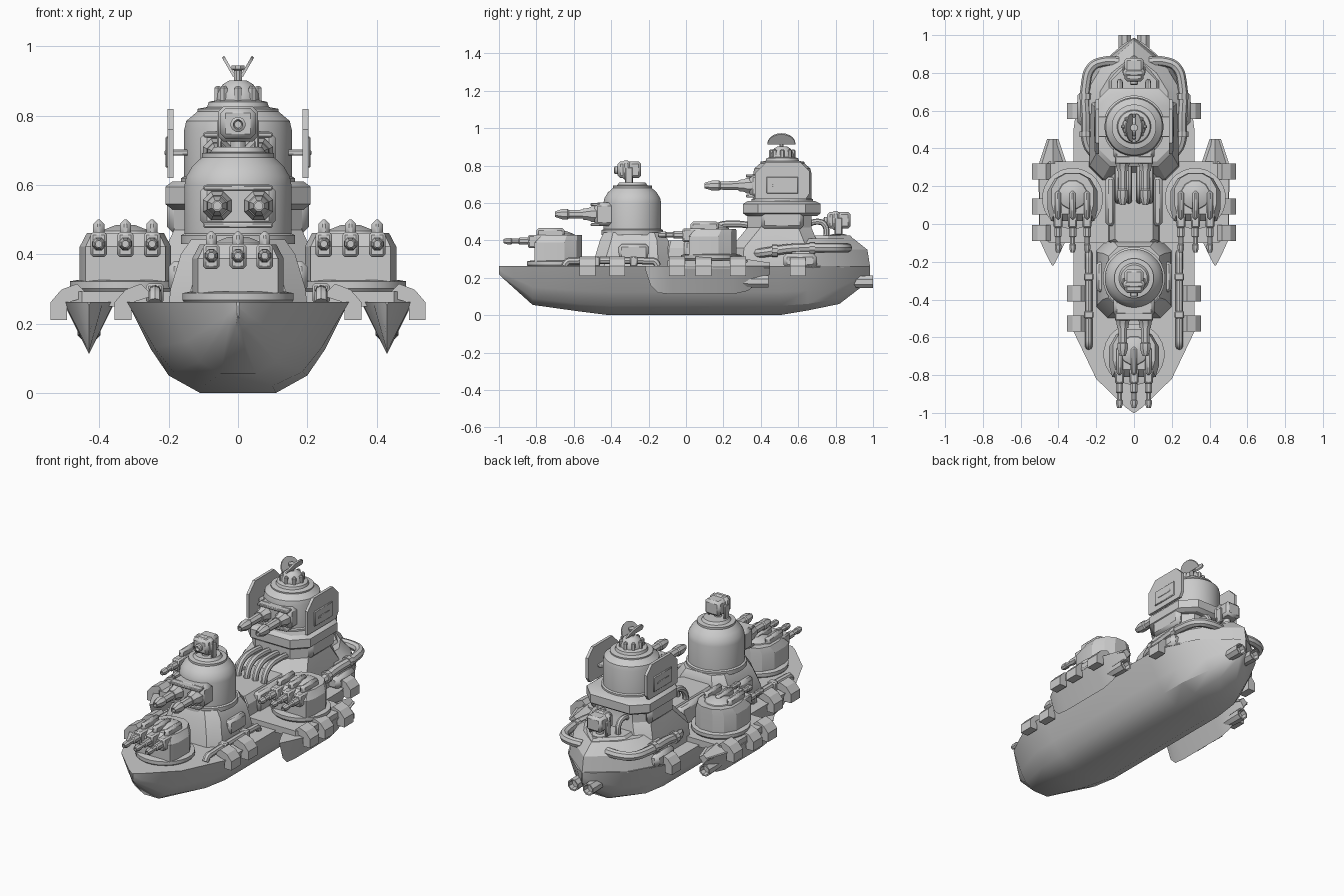
import bpy, bmesh
from math import sin, cos, pi, radians

if "Cube" in bpy.data.objects:
    bpy.data.objects.remove(bpy.data.objects["Cube"])


def finish(name, bm, mirror=False, bevel=0, angle=30):
    bmesh.ops.recalc_face_normals(bm, faces=bm.faces)
    me = bpy.data.meshes.new(name)
    bm.to_mesh(me)
    bm.free()
    me.shade_smooth()
    me.set_sharp_from_angle(angle=radians(angle))
    ob = bpy.data.objects.new(name, me)
    bpy.context.collection.objects.link(ob)
    if bevel:
        m = ob.modifiers.new("bevel", 'BEVEL')
        m.width, m.segments = bevel, 1
    if mirror:
        ob.modifiers.new("mirror", 'MIRROR').use_mirror_merge = False
    return ob


def loft(name, rings, **kw):
    bm = bmesh.new()
    vs = [[bm.verts.new(p) for p in r] for r in rings]
    n = len(vs[0])
    for a, b in zip(vs, vs[1:]):
        for i in range(n):
            j = (i + 1) % n
            bm.faces.new((a[i], a[j], b[j], b[i]))
    bm.faces.new(vs[0])
    bm.faces.new(vs[-1])
    return finish(name, bm, **kw)


def lathe(name, prof, c, seg=24, axis='z', **kw):
    """Profile of (radius, distance) along +z or along y."""
    rings = []
    for r, t in prof:
        pts = []
        for k in range(seg):
            a = 2 * pi * (k + .5) / seg
            u, v = r * cos(a), r * sin(a)
            pts.append((c[0] + u, c[1] + v, c[2] + t) if axis == 'z' else (c[0] + u, c[1] + t, c[2] + v))
        rings.append(pts)
    return loft(name, rings, **kw)


def octa(hx, y0, y1, c, z, x=0):
    return [(x + a, b, z) for a, b in ((-hx + c, y0), (hx - c, y0), (hx, y0 + c), (hx, y1 - c),
                                       (hx - c, y1), (-hx + c, y1), (-hx, y1 - c), (-hx, y0 + c))]


def box(name, x0, x1, y0, y1, z0, z1, bevel=.008, **kw):
    q = [(x0, y0), (x1, y0), (x1, y1), (x0, y1)]
    return loft(name, [[(x, y, z) for x, y in q] for z in (z0, z1)], bevel=bevel, **kw)


def pipe(name, pts, r, mirror=False):
    cu = bpy.data.curves.new(name, 'CURVE')
    cu.dimensions, cu.bevel_depth, cu.bevel_resolution = '3D', r, 2
    cu.use_fill_caps, cu.resolution_u = True, 5
    sp = cu.splines.new('BEZIER')
    sp.bezier_points.add(len(pts) - 1)
    for b, p in zip(sp.bezier_points, pts):
        b.co = p
        b.handle_left_type = b.handle_right_type = 'AUTO'
    tmp = bpy.data.objects.new(name + "_path", cu)
    bpy.context.collection.objects.link(tmp)
    dg = bpy.context.evaluated_depsgraph_get()
    bm = bmesh.new()
    me = bpy.data.meshes.new_from_object(tmp.evaluated_get(dg))
    bm.from_mesh(me)
    bpy.data.objects.remove(tmp)
    return finish(name, bm, mirror=mirror, angle=40)


# Main hull: y, deck half width, bilge half width and height, keel half width and height
hull = [(-1, .004, .003, .24, .002, .22), (-.97, .045, .025, .2, .008, .19), (-.82, .2, .11, .09, .05, .055),
        (-.57, .32, .185, .06, .1, .02), (-.41, .32, .2, .05, .11, 0), (.5, .32, .2, .05, .11, 0),
        (.65, .3, .19, .06, .1, .025), (.82, .21, .13, .09, .06, .06), (.95, .06, .035, .18, .015, .16),
        (.985, .004, .003, .22, .002, .2)]
loft("hull", [[(-w, y, .262), (-m - (w - m) * .42, y, zm + (.262 - zm) * .35), (-m, y, zm), (-k, y, zk),
               (k, y, zk), (m, y, zm), (m + (w - m) * .42, y, zm + (.262 - zm) * .35), (w, y, .262)]
              for y, w, m, zm, k, zk in hull])

# Raised stern deck, pointed at the back
stern = lambda w, y0, y1, y2, z: [(-w, y0, z), (w, y0, z), (w, y0 + .1, z), (w * .66, y1, z), (0, y2, z),
                                  (-w * .66, y1, z), (-w, y0 + .1, z)]
loft("stern_deck", [stern(.3, .55, .83, .985, .255), stern(.27, .57, .82, .97, .35), stern(.18, .6, .8, .895, .41)])
loft("stern_platform", [stern(.14, .66, .82, .9, .4), stern(.12, .66, .8, .88, .425)])

# Side floats and the cross deck carrying the side turrets
loft("side_float", [[(.43 - w, y, .262), (.43, y, z), (.43 + w, y, .262)] for y, w, z in
                    ((-.22, .004, .25), (-.19, .02, .16), (-.15, .04, .12), (-.08, .072, .112),
                     (.25, .075, .112), (.33, .07, .13), (.45, .03, .22))], mirror=True)
loft("float_tail_ridge", [[(.37, .32, .26), (.49, .32, .26), (.43, .32, .3)],
                          [(.4, .45, .25), (.46, .45, .25), (.43, .45, .28)]], mirror=True)
loft("cross_deck", [octa(.5, -.1, .33, .05, z) for z in (.25, .292)])

# Fenders hung over hull and float edges
for i, (x, y) in enumerate([(.32, -.57), (.32, -.41), (.32, .555), (.505, -.09), (.505, .05), (.505, .235)]):
    prof = [(-.075, .28), (-.04, .315), (.005, .298), (.036, .262), (.036, .21), (-.012, .21), (-.012, .26)]
    loft(f"fender_{i}", [[(x + u, yy, z) for u, z in prof] for yy in (y, y + .085)], mirror=True, angle=15)

# Exhaust nozzles
for nm, x, y, z in (("stern_nozzle", .05, .9, .178), ("float_nozzle", .43, .34, .18)):
    lathe(nm, [(.022, -.06), (.033, 0), (.036, .07), (.036, .1), (.028, .1), (.024, .07)], (x, y, z), 8, 'y', mirror=True)


# Triple gun turret
def turret(name, x, y, z, mirror=False):
    lathe(name + "_ring", [(.15, -.035), (.162, -.02), (.162, 0), (.14, .004)], (x, y, z), 24, mirror=mirror)
    half = [(.115, -.12), (.132, -.06), (.132, .04), (.095, .105), (.04, .135)]
    out = half + [(-u, v) for u, v in reversed(half)]
    loft(name + "_body", [[(x + u * s, y + v * s + d, z + h) for u, v in out]
                          for s, d, h in ((1, 0, 0), (1, 0, .1), (.84, .02, .14))], mirror=mirror, angle=20)
    lathe(name + "_cap", [(.085, .13), (.075, .145), (.03, .162)], (x, y + .02, z), 12, mirror=mirror)
    for i in (-1, 0, 1):
        bx = x + i * .077
        box(f"{name}_mantlet_{i+1}", bx - .024, bx + .024, y - .155, y - .03, z + .07, z + .142, mirror=mirror)
        box(f"{name}_rib_{i+1}", bx - .016, bx + .016, y - .11, y + .04, z + .12, z + .178, .012, mirror=mirror)
        lathe(f"{name}_barrel_{i+1}", [(.021, -.14), (.021, -.2), (.015, -.205), (.015, -.24), (.019, -.245),
                                       (.019, -.265), (.012, -.285), (.009, -.285), (.009, -.25)],
              (bx, y, z + .108), 8, 'y', mirror=mirror)


turret("bow_turret", 0, -.69, .288)
turret("side_turret", .325, .135, .322, True)


# Twin gun housing on the towers
def twin_gun(name, y0, y1, z, tip):
    box(name + "_housing", -.108, .108, y0, y1, z - .062, z + .062, .018)
    for zz in (-.058, .05):
        box(f"{name}_frame_{'low' if zz < 0 else 'high'}", -.1, .1, y0 - .02, y0 + .03, z + zz - .006, z + zz + .01, .004)
    L = y0 - tip
    lathe(name + "_barrel", [(.045, .02), (.045, -.015), (.036, -.03), (.032, -.06), (.026, -.06), (.024, -L * .65),
                             (.03, -L * .68), (.03, -L * .82), (.016, -L), (.012, -L), (.012, -L * .8)],
          (.06, y0, z), 8, 'y', mirror=True)


# Sensor head on a small pedestal
def sensor(name, y, z):
    lathe(name + "_post", [(.05, -.1), (.045, -.075), (.022, -.07), (.022, 0)], (0, y, z), 12)
    box(name + "_head", -.05, .05, y - .06, y + .065, z - .042, z + .047, .014)
    box(name + "_hood", -.058, .058, y - .04, y + .01, z - .05, z + .052, .016)
    box(name + "_fork", .046, .06, y - .02, y + .02, z - .075, z + .015, .004, mirror=True)
    lathe(name + "_lens", [(.022, 0), (.022, -.075), (.014, -.08), (.01, -.065)], (0, y, z), 12, 'y')


# Forward tower
loft("front_tower_base", [octa(.2, -.5, -.08, .06, .25), octa(.195, -.49, -.09, .06, .3),
                          octa(.165, -.46, -.095, .06, .4), octa(.135, -.44, -.12, .05, .443)])
box("front_base_vent", .15, .2, -.36, -.2, .29, .38, .015, mirror=True)
lathe("front_tower", [(.165, .43), (.165, .455), (.155, .46), (.155, .6), (.15, .625), (.132, .655), (.105, .68),
                      (.105, .692), (.08, .695), (.07, .71)], (0, -.287, 0), 32)
twin_gun("front_gun", -.49, -.38, .54, -.7)
sensor("front_sensor", -.305, .775)

# Midship block with side vents and curved feed pipes
loft("mid_block", [octa(.14, -.12, .36, .02, .25), octa(.13, -.11, .36, .02, .36), octa(.1, -.1, .36, .02, .4)])
box("mid_vent", .1, .15, -.01, .25, .28, .4, .015, mirror=True)
for i, x in enumerate((.028, .085)):
    pipe(f"feed_pipe_{i}", [(x, .38, .475), (x, .25, .488), (x, .17, .475), (x, .13, .43), (x, .125, .37)], .018, True)

# Rear tower with flared foot and collar
loft("rear_tower_foot", [octa(.24, .23, .72, .07, .25), octa(.235, .24, .715, .07, .36), octa(.185, .33, .67, .07, .47),
                         octa(.185, .33, .67, .07, .54)])
loft("rear_collar", [octa(.19, .325, .7, .07, .53), octa(.21, .305, .72, .08, .545), octa(.21, .305, .72, .08, .595),
                     octa(.19, .33, .69, .07, .61)])
box("collar_side_panel", .16, .205, .4, .63, .46, .58, .02, mirror=True)
lathe("rear_tower", [(.165, .6), (.165, .62), (.156, .625), (.156, .76), (.15, .785), (.118, .812), (.118, .82), (.09, .825),
                     (.085, .84), (.062, .845), (.06, .865), (.045, .89), (.025, .902)], (0, .515, 0), 32)
twin_gun("rear_gun", .34, .43, .693, .1)
for k in range(8):
    a = k * pi / 4
    lathe(f"dome_stud_{k}", [(.012, 0), (.012, .04), (.006, .046)], (.058 * cos(a), .515 + .058 * sin(a), .84), 6)

# Side shields on brackets
plate = [(.37, .62), (.64, .62), (.66, .65), (.66, .77), (.61, .82), (.43, .82), (.37, .76)]
loft("side_shield", [[(x, y, z) for y, z in plate] for x in (.186, .203)], mirror=True)
box("shield_bracket", .14, .212, .46, .57, .685, .702, .004, mirror=True)
box("shield_pad", .2, .21, .43, .6, .65, .74, .004, mirror=True)

# Split radar dish on a stem
lathe("dish_stem", [(.012, .89), (.012, .93), (.02, .935), (.02, .945)], (0, .51, 0), 8)
arc = [(sin(pi * k / 10), cos(pi * k / 10)) for k in range(11)]
loft("dish_wing", [[(.008 + d + .032 * s, .51 + .075 * c, .918 + .055 * s - d) for s, c in arc] for d in (0, .006)],
     mirror=True)

# Stern sensor and pipework
sensor("stern_sensor", .815, .505)
pipe("stern_breather", [(.075, .64, .48), (.075, .7, .5), (.075, .74, .485), (.075, .75, .4)], .016, True)
pipe("stern_main_pipe", [(.2, .36, .33), (.245, .42, .335), (.255, .55, .355), (.255, .74, .36), (.225, .83, .36),
                         (.16, .86, .36), (.08, .86, .36)], .026, True)
for i, y in enumerate((.46, .66)):
    lathe(f"pipe_clamp_{i}", [(.034, 0), (.034, .03)], (.255, y, .345 + .013 * i), 10, 'y', mirror=True)
box("stern_side_box", .2, .3, .52, .7, .25, .33, .02, mirror=True)

# Long foredeck pipes
pipe("foredeck_pipe", [(.24, -.65, .262), (.24, -.635, .285), (.24, -.6, .29), (.24, -.2, .29), (.24, -.165, .285),
                       (.24, -.15, .262)], .019, True)
for i, y in enumerate((-.5, -.3)):
    box(f"foredeck_clamp_{i}", .215, .265, y, y + .04, .26, .315, .006, mirror=True)
